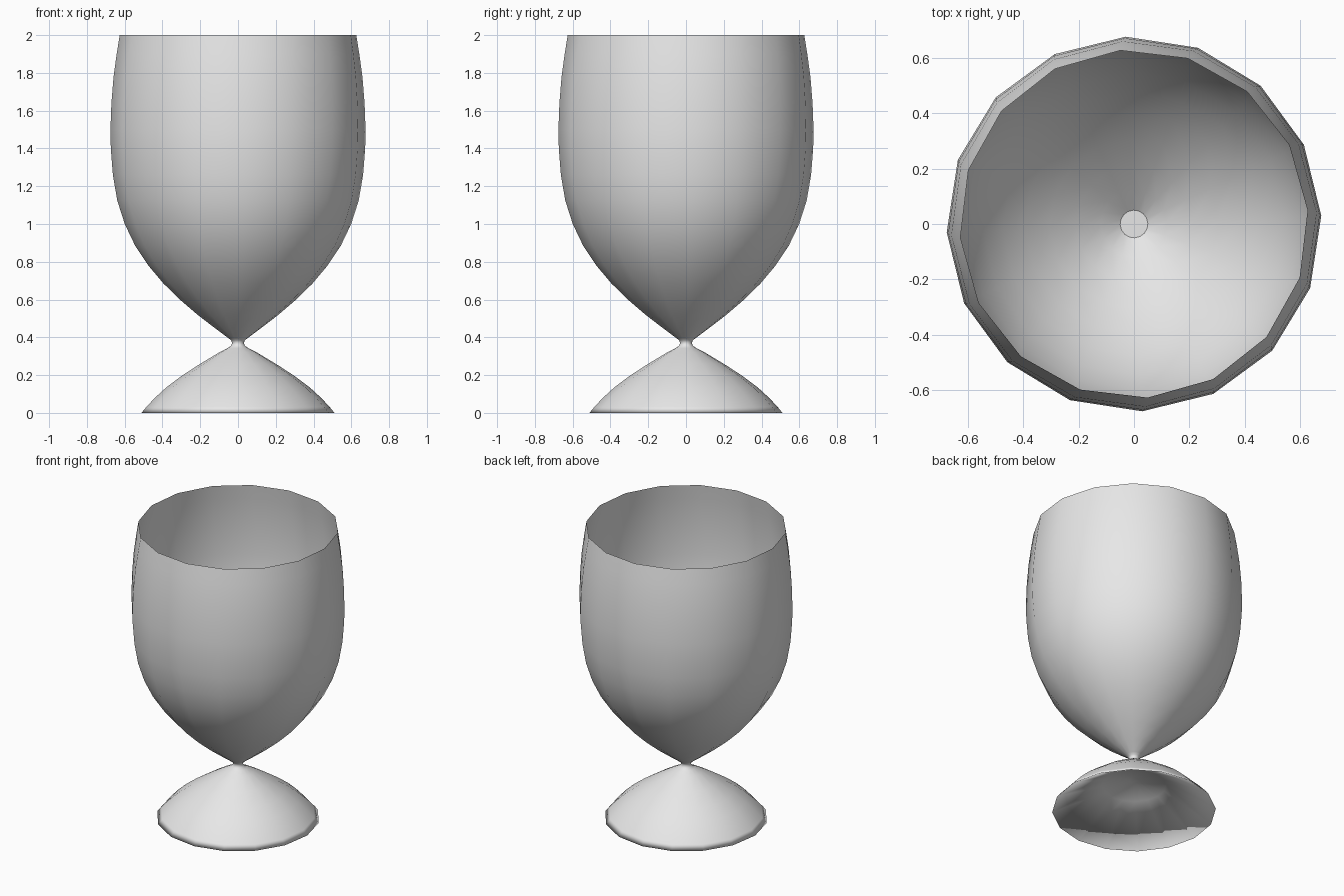
import bpy, bmesh, math

if "Cube" in bpy.data.objects:
    bpy.data.objects.remove(bpy.data.objects["Cube"])

SEGMENTS = 16

mat = bpy.data.materials.new("light_grey")
mat.diffuse_color = (0.8, 0.8, 0.8, 1)
mat.use_nodes = True
mat.node_tree.nodes["Principled BSDF"].inputs["Base Color"].default_value = mat.diffuse_color


def lathe(name, profile, cap_bottom=False):
    """Revolve (radius, height, twist in degrees) points about z."""
    bm = bmesh.new()
    rings = []
    for r, z, twist in profile:
        ring = []
        for i in range(SEGMENTS):
            a = math.radians(twist) + math.tau * i / SEGMENTS
            ring.append(bm.verts.new((r * math.cos(a), r * math.sin(a), z)))
        rings.append(ring)
    for low, high in zip(rings, rings[1:]):
        for i in range(SEGMENTS):
            j = (i + 1) % SEGMENTS
            bm.faces.new((low[i], low[j], high[j], high[i]))
    if cap_bottom:
        bm.faces.new(rings[0][::-1])
    for f in bm.faces:
        f.smooth = True
    mesh = bpy.data.meshes.new(name)
    bm.to_mesh(mesh)
    bm.free()
    mesh.materials.append(mat)
    obj = bpy.data.objects.new(name, mesh)
    bpy.context.collection.objects.link(obj)
    return obj


# conical foot: hollowed underside, rim, slope and pinched neck
lathe("foot", [
    (0.03, 0.22, 2.5), (0.2, 0.18, 2.5),
    (0.512, 0.0, 2.5), (0.485, 0.032, 2.5), (0.44, 0.08, 2.5), (0.38, 0.135, 2.5),
    (0.30, 0.195, 2.5), (0.20, 0.26, 2.5), (0.10, 0.32, 2.5), (0.055, 0.343, 2.5),
    (0.037, 0.355, 2.5), (0.031, 0.37, 2.5), (0.036, 0.384, 2.5), (0.05, 0.395, 2.5),
], cap_bottom=True)

# flat disc closing the neck inside the bowl
disc = lathe("bowl_floor", [(0.05, 0.396, 2.5), (0.001, 0.396, 2.5)])

# thin open bowl, widest at z = 1.48, slightly twisted towards the rim
lathe("bowl", [
    (0.05, 0.395, 2.5), (0.12, 0.447, 2.5), (0.21, 0.516, 2.5), (0.305, 0.597, 2.5),
    (0.395, 0.685, 2.5), (0.475, 0.78, 2.5), (0.545, 0.885, 2.5), (0.60, 1.0, 2.5),
    (0.64, 1.125, 2.5), (0.663, 1.26, 2.5), (0.674, 1.4, 2.5), (0.676, 1.5, 2.5),
    (0.671, 1.64, 2.9), (0.66, 1.78, 3.5), (0.644, 1.9, 4.0), (0.628, 2.0, 4.5),
])
